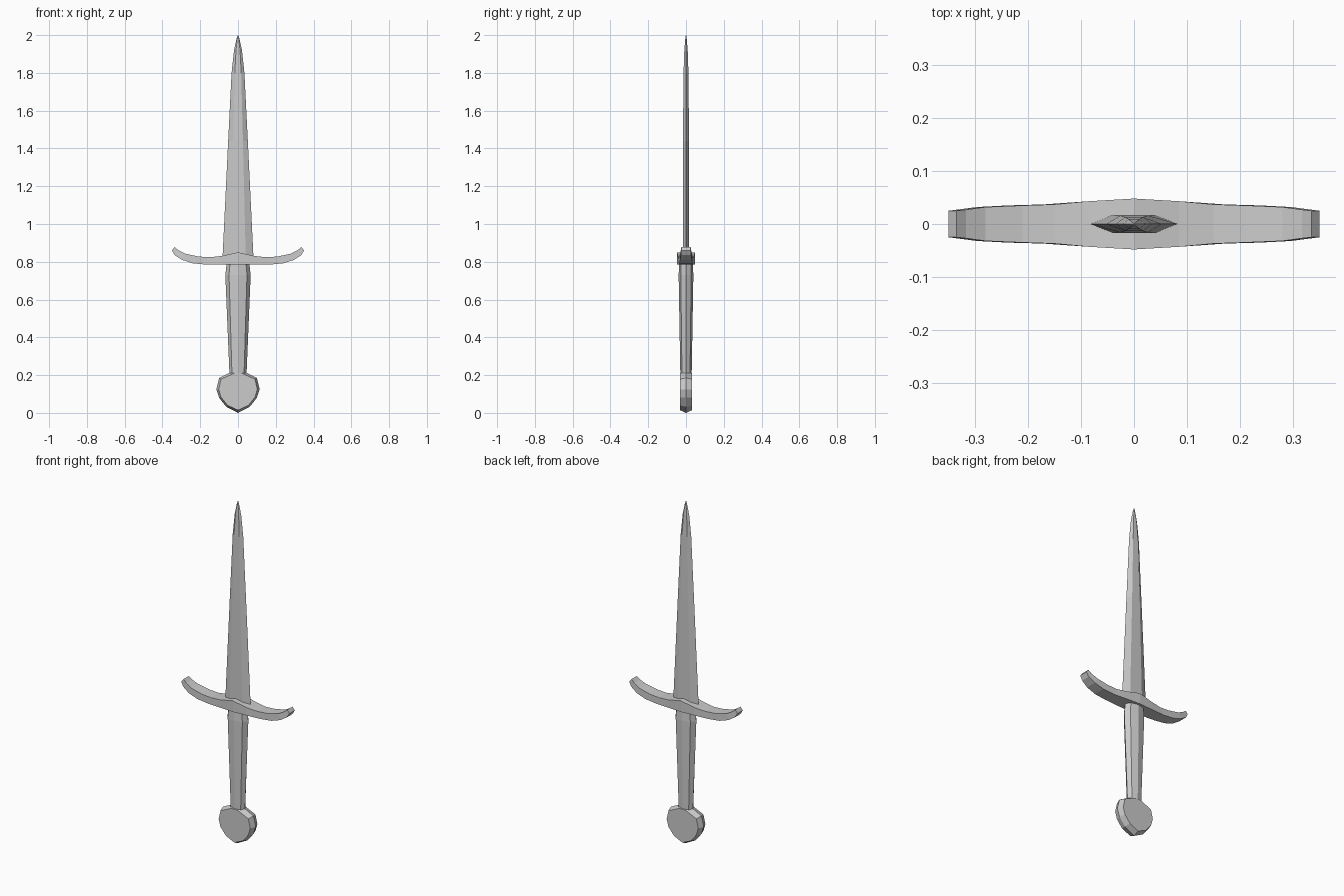
import bpy, bmesh, math

cube = bpy.data.objects.get("Cube")
if cube:
    bpy.data.objects.remove(cube)

steel = bpy.data.materials.new("plain_grey")
steel.use_nodes = True
grey = (0.6, 0.6, 0.6, 1)
steel.diffuse_color = grey
steel.node_tree.nodes["Principled BSDF"].inputs["Base Color"].default_value = grey


def loft(name, rings):
    """Skin a list of equal-length closed rings and cap both ends."""
    bm = bmesh.new()
    loops = [[bm.verts.new(p) for p in ring] for ring in rings]
    n = len(loops[0])
    for a, b in zip(loops, loops[1:]):
        for i in range(n):
            j = (i + 1) % n
            bm.faces.new((a[i], a[j], b[j], b[i]))
    bm.faces.new(loops[0])
    bm.faces.new(loops[-1])
    bmesh.ops.recalc_face_normals(bm, faces=bm.faces)
    mesh = bpy.data.meshes.new(name)
    bm.to_mesh(mesh)
    bm.free()
    mesh.materials.append(steel)
    obj = bpy.data.objects.new(name, mesh)
    bpy.context.collection.objects.link(obj)
    return obj


def mirrored(half):
    """Complete a right-hand outline across x = 0."""
    return half + [(-x, z) for x, z in reversed(half) if x > 0]


# Blade: flattened hexagon tapering to a rounded point (height, half width, half depth)
blade = [(0.8, 0.083, 0.017), (1.44, 0.052, 0.016), (1.8, 0.034, 0.013),
         (1.92, 0.021, 0.009), (1.98, 0.008, 0.004), (2.0, 0.001, 0.001)]
loft("blade", [[(w, 0, z), (w / 2, d, z), (-w / 2, d, z),
                (-w, 0, z), (-w / 2, -d, z), (w / 2, -d, z)]
               for z, w, d in blade])

# Crossguard: upswept bar (x below, z below, x above, z above, half depth)
arm = [(0, 0.785, 0, 0.85, 0.048), (0.085, 0.785, 0.085, 0.831, 0.043),
       (0.17, 0.785, 0.15, 0.824, 0.037), (0.24, 0.792, 0.21, 0.828, 0.035),
       (0.296, 0.81, 0.28, 0.843, 0.032), (0.335, 0.835, 0.317, 0.862, 0.027),
       (0.35, 0.86, 0.335, 0.878, 0.025)]
stations = [(-1, s) for s in reversed(arm[1:])] + [(1, s) for s in arm]
loft("crossguard", [[(k * xb, -d, zb), (k * xb, d, zb), (k * xt, d, zt), (k * xt, -d, zt)]
                    for k, (xb, zb, xt, zt, d) in stations])

# Grip: tapered octagon, widest just under the guard
grip = [(0.2, 0.045, 0.03), (0.73, 0.067, 0.039), (0.79, 0.06, 0.036)]
loft("grip", [[(w * math.cos(i * math.pi / 4), d * math.sin(i * math.pi / 4), z)
               for i in range(8)] for z, w, d in grip])

# Pommel: faceted disc with a raised ridge around the rim
rim = mirrored([(0, 0), (0.063, 0.033), (0.1, 0.08), (0.115, 0.125), (0.1, 0.185), (0.037, 0.217)])
face = mirrored([(0, 0.015), (0.055, 0.04), (0.09, 0.083), (0.102, 0.125), (0.09, 0.178), (0.02, 0.21)])
loft("pommel", [[(x, y, z) for x, z in outline]
                for y, outline in ((-0.033, face), (0, rim), (0.033, face))])
